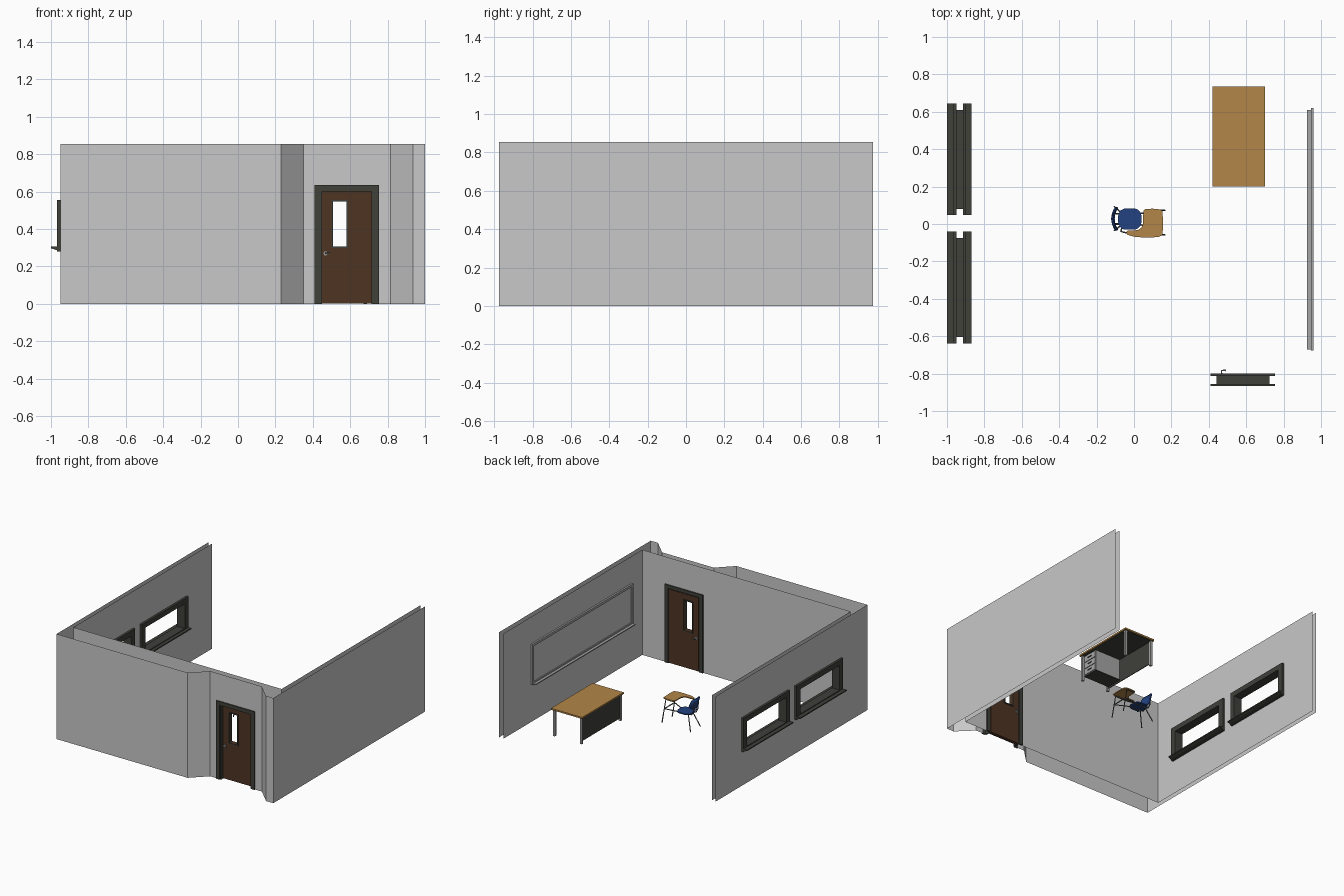
import bpy, bmesh, math
from mathutils import Vector

if "Cube" in bpy.data.objects:
    bpy.data.objects.remove(bpy.data.objects["Cube"])

H = 0.855  # wall height


def mat(name, r, g, b):
    m = bpy.data.materials.new(name)
    m.diffuse_color = (r, g, b, 1)
    m.use_nodes = True
    m.node_tree.nodes["Principled BSDF"].inputs["Base Color"].default_value = m.diffuse_color
    return m


WALL = mat("wall grey", 0.58, 0.58, 0.58)
WOOD = mat("light wood", 0.45, 0.24, 0.065)
DOOR = mat("brown door", 0.075, 0.034, 0.016)
DARK = mat("dark trim", 0.05, 0.052, 0.042)
BLUE = mat("blue plastic", 0.017, 0.055, 0.22)
METAL = mat("grey metal", 0.38, 0.38, 0.38)
STEEL = mat("dark steel", 0.12, 0.13, 0.13)


def finish(name, bm, m, smooth=False):
    me = bpy.data.meshes.new(name)
    bm.to_mesh(me)
    bm.free()
    me.materials.append(m)
    ob = bpy.data.objects.new(name, me)
    bpy.context.collection.objects.link(ob)
    if smooth:
        bpy.context.view_layer.objects.active = ob
        ob.select_set(True)
        bpy.ops.object.shade_smooth_by_angle(angle=math.radians(35))
        ob.select_set(False)
    return ob


def boxes(name, m, *specs):
    """One object from boxes given as (x0, x1, y0, y1, z0, z1)."""
    bm = bmesh.new()
    for x0, x1, y0, y1, z0, z1 in specs:
        vs = bmesh.ops.create_cube(bm, size=1)["verts"]
        for v in vs:
            v.co = (x0 + (v.co.x + .5) * (x1 - x0), y0 + (v.co.y + .5) * (y1 - y0),
                    z0 + (v.co.z + .5) * (z1 - z0))
    return finish(name, bm, m)


def ring(axis, d0, d1, outer, inner):
    """Boxes of a rectangular frame; outer/inner = (u0, u1, z0, z1)."""
    a0, a1, b0, b1 = outer
    c0, c1, e0, e1 = inner
    rects = [(a0, c0, b0, b1), (c1, a1, b0, b1), (c0, c1, e1, b1), (c0, c1, b0, e0)]
    rects = [r for r in rects if r[3] - r[2] > 1e-5]
    return [(d0, d1) + r if axis == "x" else r[:2] + (d0, d1) + r[2:] for r in rects]


def sheet(name, p, q, holes=()):
    """Thin upright wall from p to q (x, y), holes = (u0, u1, z0, z1) along its length."""
    p, q = Vector(p), Vector(q)
    L = (q - p).length
    us = sorted({0, L, *[u for h in holes for u in h[:2]]})
    zs = sorted({0, H, *[z for h in holes for z in h[2:]]})
    bm = bmesh.new()
    for u0, u1 in zip(us, us[1:]):
        for z0, z1 in zip(zs, zs[1:]):
            uc, zc = (u0 + u1) / 2, (z0 + z1) / 2
            if any(h[0] < uc < h[1] and h[2] < zc < h[3] for h in holes):
                continue
            a, b = p + (q - p) * (u0 / L), p + (q - p) * (u1 / L)
            bm.faces.new([bm.verts.new((c.x, c.y, z)) for c, z in
                          ((a, z0), (b, z0), (b, z1), (a, z1))])
    bmesh.ops.remove_doubles(bm, verts=bm.verts, dist=1e-5)
    finish(name, bm, WALL)


def prism(name, pts, z0, z1, m, bevel=0):
    """Outline in x, y raised from z0 to z1."""
    bm = bmesh.new()
    f = bm.faces.new([bm.verts.new((x, y, z0)) for x, y in pts])
    r = bmesh.ops.extrude_face_region(bm, geom=[f])
    bmesh.ops.translate(bm, vec=(0, 0, z1 - z0),
                        verts=[v for v in r["geom"] if isinstance(v, bmesh.types.BMVert)])
    bmesh.ops.recalc_face_normals(bm, faces=bm.faces)
    return finish(name, bm, m, True)


def rounded(x0, x1, y0, y1, r, n=5):
    pts = []
    for k, (cx, cy) in enumerate(((x1 - r, y1 - r), (x0 + r, y1 - r), (x0 + r, y0 + r), (x1 - r, y0 + r))):
        for i in range(n + 1):
            a = math.pi / 2 * (k + i / n)
            pts.append((cx + r * math.cos(a), cy + r * math.sin(a)))
    return pts


def tube(name, pts, r, m):
    cu = bpy.data.curves.new(name, "CURVE")
    cu.dimensions = "3D"
    cu.bevel_depth, cu.bevel_resolution, cu.use_fill_caps = r, 1, True
    s = cu.splines.new("POLY")
    s.points.add(len(pts) - 1)
    for p, c in zip(s.points, pts):
        p.co = (*c, 1)
    cu.materials.append(m)
    ob = bpy.data.objects.new(name, cu)
    bpy.context.collection.objects.link(ob)


# Walls: inner and outer skins, open at the back and top
WIN = [(-0.605, -0.075), (0.08, 0.61)]
wz = (0.30, 0.525)
sheet("left_wall_outer", (-0.95, -0.975), (-0.95, 0.975), [(a + .975, b + .975, *wz) for a, b in WIN])
sheet("left_wall_inner", (-0.915, -0.81), (-0.915, 0.975), [(a + .81, b + .81, *wz) for a, b in WIN])
sheet("right_wall_outer", (1.0, -0.975), (1.0, 0.975))
sheet("right_wall_inner", (0.96, -0.81), (0.96, 0.975))
sheet("front_wall_inner", (-0.915, -0.81), (0.96, -0.81), [(1.355, 1.64, 0, 0.61)])
sheet("front_wall_outer", (-0.95, -0.975), (0.23, -0.975))
sheet("recess_left_slant", (0.23, -0.975), (0.35, -0.857))
sheet("recess_wall", (0.35, -0.857), (0.815, -0.857), [(0.09, 0.375, 0, 0.61)])
sheet("recess_right_slant", (0.815, -0.857), (0.935, -0.975))
sheet("front_wall_end", (0.935, -0.975), (1.0, -0.975))

# Windows: liner, trim on both sides and wedge sills
for i, (a, b) in enumerate(WIN):
    opening = (a + .012, b - .012, 0.312, 0.513)
    trim = (a - .033, b + .035, 0.28, 0.555)
    boxes(f"window_frame_{i}", DARK,
          *ring("x", -0.951, -0.914, (a, b, *wz), opening),
          *ring("x", -0.968, -0.95, trim, opening),
          *ring("x", -0.915, -0.897, trim, opening))
    for side, wall_x, tip in (("outer", -0.95, -1.0), ("inner", -0.915, -0.87)):
        s = boxes(f"window_sill_{side}_{i}", DARK,
                  (min(wall_x, tip), max(wall_x, tip), a - .033, b + .035, 0.281, 0.306))
        for v in s.data.vertices:
            if abs(v.co.x - tip) < 1e-4 and v.co.z < 0.29:
                v.co.z = 0.297

# Door with frame, glass opening and handles
jamb = (0.45, 0.715, 0, 0.60)
boxes("door_frame", DARK,
      *ring("y", -0.858, -0.809, (0.44, 0.725, 0, 0.61), jamb),
      *ring("y", -0.866, -0.856, (0.41, 0.755, 0, 0.635), (0.442, 0.723, 0, 0.608)),
      *ring("y", -0.812, -0.80, (0.41, 0.755, 0, 0.635), (0.442, 0.723, 0, 0.608)))
pane = (0.507, 0.58, 0.307, 0.548)
boxes("door_leaf", DOOR, *ring("y", -0.834, -0.805, (0.449, 0.716, 0.003, 0.601), pane))
boxes("door_window_trim", DARK, *ring("y", -0.838, -0.799, (0.499, 0.588, 0.299, 0.556), pane))
for side, y, s in (("inside", -0.805, 1), ("outside", -0.834, -1)):
    tube(f"door_rose_{side}", [(0.468, y, 0.27), (0.468, y + s * .006, 0.27)], 0.012, METAL)
    tube(f"door_lever_{side}", [(0.468, y, 0.27), (0.468, y + s * .022, 0.27),
                                (0.492, y + s * .022, 0.27)], 0.0045, METAL)

# Whiteboard on the right wall
boxes("board_panel", WALL, (0.953, 0.959, -0.66, 0.60, 0.32, 0.62))
boxes("board_frame", METAL, *ring("x", 0.946, 0.96, (-0.675, 0.62, 0.305, 0.635), (-0.655, 0.60, 0.325, 0.615)))
boxes("board_tray", METAL, (0.925, 0.958, -0.67, 0.61, 0.305, 0.313))

# Teacher desk
boxes("desk_top", WOOD, (0.42, 0.70, 0.20, 0.735, 0.213, 0.226))
boxes("desk_legs", METAL, *[(x, x + .018, y, y + .018, 0, 0.213)
                            for x in (0.43, 0.672) for y in (0.21, 0.707)])
boxes("desk_front_panel", DARK, (0.436, 0.442, 0.228, 0.707, 0.02, 0.213))
boxes("desk_underside", DARK, (0.43, 0.69, 0.21, 0.725, 0.208, 0.2135))
boxes("desk_drawer_unit", METAL, (0.442, 0.672, 0.23, 0.36, 0.04, 0.208))
boxes("desk_drawer_base", DARK, (0.442, 0.674, 0.228, 0.362, 0.033, 0.04))
boxes("desk_drawers", METAL, *[(0.672, 0.678, 0.235, 0.355, z, z + .048) for z in (0.045, 0.099, 0.153)])
boxes("desk_drawer_handles", DARK, *[(0.678, 0.683, 0.275, 0.315, z, z + .007) for z in (0.067, 0.121, 0.175)])

# Student chair: seat, curved back and writing tablet
prism("chair_seat", rounded(-0.085, 0.04, -0.03, 0.083, 0.042), 0.122, 0.131, BLUE)
bm = bmesh.new()
rows = []
for i in range(13):
    t = -0.97 + 1.94 * i / 12
    h = 0.043 * (1 - abs(t) ** 4) ** 0.5
    rows.append([bm.verts.new((-0.109 + 0.02 * t * t - 0.006 * k, 0.028 + 0.06 * t, 0.215 + k * h))
                 for k in (-1, 0, 1)])
for p, q in zip(rows, rows[1:]):
    for k in (0, 1):
        bm.faces.new((p[k], q[k], q[k + 1], p[k + 1]))
back = finish("chair_back", bm, BLUE, True)
back.modifiers.new("thickness", "SOLIDIFY").thickness = 0.007
prism("writing_tablet", [(0.06, 0.08), (0.05, 0.07), (0.048, 0.0), (0.04, -0.02), (0.02, -0.033),
                         (-0.035, -0.035), (-0.042, -0.045), (-0.035, -0.058), (0.0, -0.068),
                         (0.06, -0.073), (0.13, -0.07), (0.152, -0.06), (0.156, 0.0),
                         (0.152, 0.07), (0.14, 0.078), (0.10, 0.082)], 0.20, 0.208, WOOD)

# Chair tubing
R = 0.0042
for side, yf, yr in (("right", -0.058, -0.035), ("left", 0.073, 0.092)):
    yi = 0.0 if side == "right" else 0.055
    tube(f"front_leg_{side}", [(0.165, yf, 0), (0.13, yf, 0.197), (0.06, yf, 0.197)], R, STEEL)
    tube(f"rear_leg_{side}", [(-0.105, yr, 0), (-0.06, yi, 0.118), (0.03, yi, 0.118),
                              (0.144, yf, 0.118)], R, STEEL)
    tube(f"back_post_{side}", [(-0.04, yi, 0.118), (-0.09, yi, 0.124), (-0.107, yi, 0.16),
                               (-0.113, yi, 0.23)], R, STEEL)
tube("tablet_arm", [(-0.06, -0.0, 0.118), (-0.07, -0.04, 0.13), (-0.03, -0.05, 0.197),
                    (0.13, -0.058, 0.197)], R, STEEL)
tube("front_cross_bar", [(0.144, -0.058, 0.118), (0.144, 0.073, 0.118)], R, STEEL)
